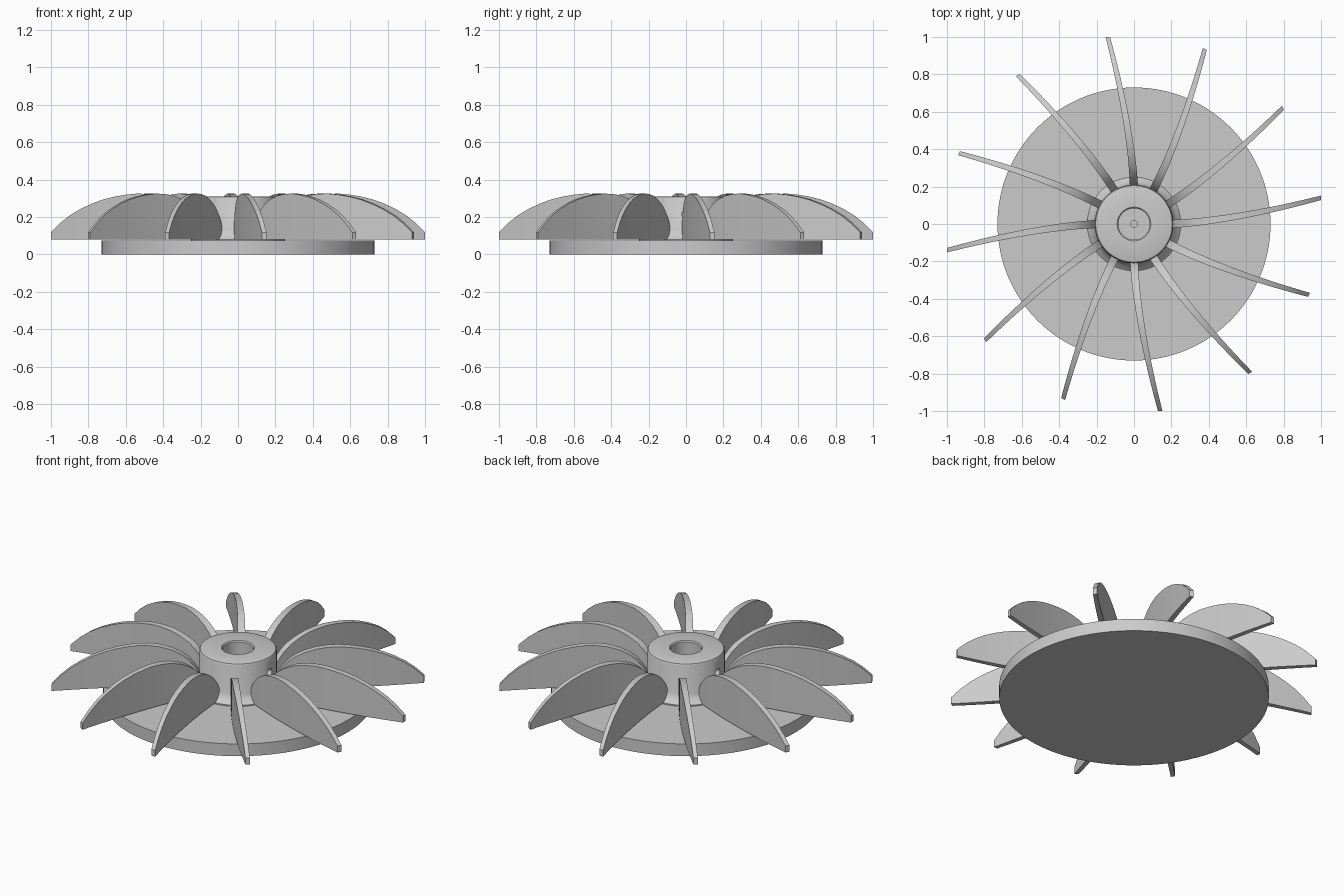
import bpy, bmesh, math

if "Cube" in bpy.data.objects:
    bpy.data.objects.remove(bpy.data.objects["Cube"])


def finish(bm, name, angle=35):
    bmesh.ops.recalc_face_normals(bm, faces=bm.faces)
    me = bpy.data.meshes.new(name)
    bm.to_mesh(me)
    bm.free()
    ob = bpy.data.objects.new(name, me)
    bpy.context.collection.objects.link(ob)
    bpy.ops.object.select_all(action='DESELECT')
    ob.select_set(True)
    bpy.context.view_layer.objects.active = ob
    bpy.ops.object.shade_smooth_by_angle(angle=math.radians(angle))
    return ob


def lathe(name, profile, n=96):
    """Spin an (r, z) profile that starts and ends on the axis."""
    bm = bmesh.new()
    vs = [bm.verts.new((r, 0, z)) for r, z in profile]
    es = [bm.edges.new(p) for p in zip(vs, vs[1:])]
    bmesh.ops.spin(bm, geom=vs + es, cent=(0, 0, 0), axis=(0, 0, 1),
                   angle=2 * math.pi, steps=n, use_duplicate=False)
    bmesh.ops.remove_doubles(bm, verts=bm.verts, dist=1e-5)
    return finish(bm, name)


# Base disc
lathe("base_disc", [(0, 0), (0.73, 0), (0.73, 0.073), (0, 0.073)], 128)

# Hub: flared foot, rounded rim, shaft bore with a small pilot hole
hub = lathe("hub", [(0, 0.065), (0.25, 0.065), (0.25, 0.08), (0.225, 0.1), (0.21, 0.13),
                    (0.21, 0.295), (0.205, 0.306), (0.195, 0.31),
                    (0.09, 0.31), (0.084, 0.304), (0.084, 0.1),
                    (0.018, 0.1), (0.018, 0.075), (0, 0.075)])

# Cross hole for set screws through both hub walls
bpy.ops.mesh.primitive_cylinder_add(vertices=32, radius=0.022, depth=0.6,
                                    location=(0, 0, 0.215),
                                    rotation=(0, math.pi / 2, 0))
cutter = bpy.context.object
cutter.name = "screw_hole_cutter"
cutter.hide_render = True
cutter.hide_set(True)
mod = hub.modifiers.new("screw_hole", 'BOOLEAN')
mod.operation = 'DIFFERENCE'
mod.object = cutter

# Blade: curved, tapering vane with a leaf-shaped top edge
outline = [(0.19, 0.11), (0.205, 0.14), (0.22, 0.175), (0.24, 0.205), (0.27, 0.24),
           (0.31, 0.27), (0.36, 0.295), (0.42, 0.314), (0.48, 0.323), (0.54, 0.325),
           (0.60, 0.319), (0.66, 0.309), (0.72, 0.294), (0.78, 0.272),
           (0.84, 0.244), (0.90, 0.208), (0.95, 0.168), (1.0, 0.118)]
BOTTOM = 0.079
bm = bmesh.new()
rings = []
for x, top in outline:
    t = max(0, (x - 0.18) / 0.82)
    y = 0.14 * t ** 1.55
    h = 0.022 - 0.010 * t
    rings.append([bm.verts.new((x, y + s * h, z))
                  for s, z in ((-1, BOTTOM), (1, BOTTOM), (1, top), (-1, top))])
for a, b in zip(rings, rings[1:]):
    for i in range(4):
        j = (i + 1) % 4
        bm.faces.new((a[i], a[j], b[j], b[i]))
bm.faces.new(rings[0])
bm.faces.new(rings[-1])
blade = finish(bm, "blade_01")

# Twelve blades around the hub
for k in range(1, 12):
    copy = blade.copy()
    copy.name = f"blade_{k + 1:02d}"
    copy.rotation_euler.z = k * math.pi / 6
    bpy.context.collection.objects.link(copy)
